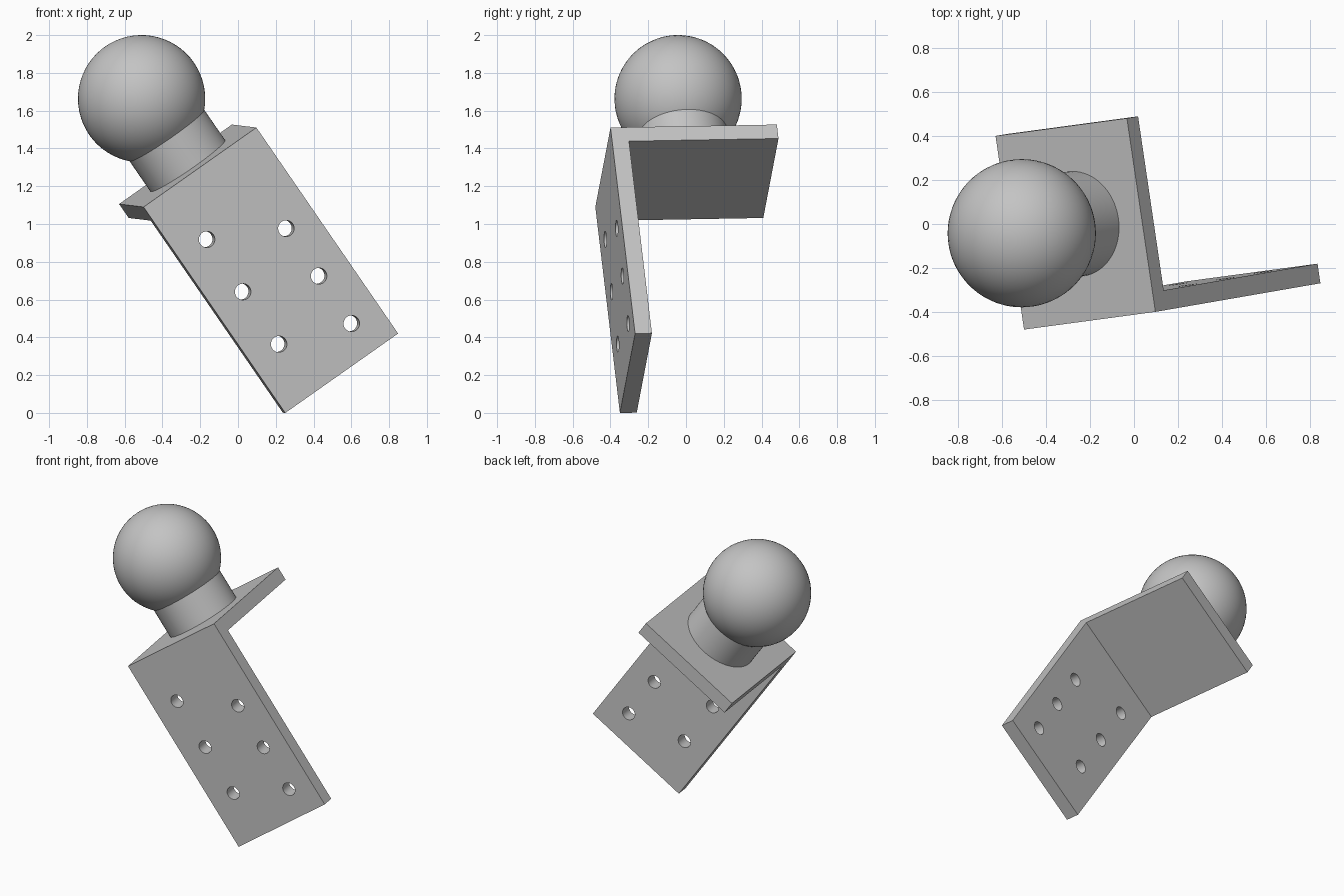
import bpy, bmesh, math
from mathutils import Matrix, Vector

if "Cube" in bpy.data.objects:
    bpy.data.objects.remove(bpy.data.objects["Cube"], do_unlink=True)

# Single plain grey finish
GREY = (0.55, 0.55, 0.55, 1)
grey = bpy.data.materials.new("plain grey")
grey.use_nodes = True
grey.diffuse_color = GREY
grey.node_tree.nodes["Principled BSDF"].inputs["Base Color"].default_value = GREY

# Tilted frame of the bracket: origin at the upper left front corner,
# x across the plate, y backwards along the shelf, z towards the ball
up = Vector((-0.75, -0.13, 1.09)).normalized()
across = Vector((0.595, 0.08, 0.425))
across = (across - across.dot(up) * up).normalized()
back = up.cross(across)
FRAME = Matrix((across, back, up)).transposed().to_4x4()
FRAME.translation = (-0.50, -0.48, 1.09)

WIDTH, HEIGHT, DEPTH, THICK = 0.735, 1.33, 0.89, 0.09


def finish(name, bm, smooth=False):
    """Turn a bmesh in bracket space into a placed object."""
    bmesh.ops.recalc_face_normals(bm, faces=bm.faces)
    mesh = bpy.data.meshes.new(name)
    bm.to_mesh(mesh)
    bm.free()
    mesh.materials.append(grey)
    obj = bpy.data.objects.new(name, mesh)
    bpy.context.collection.objects.link(obj)
    obj.matrix_world = FRAME
    bpy.ops.object.select_all(action="DESELECT")
    obj.select_set(True)
    bpy.context.view_layer.objects.active = obj
    if smooth:
        bpy.ops.object.shade_smooth_by_angle(angle=math.radians(35))
    return obj


def add_cylinder(bm, radius, length, matrix, sides):
    bmesh.ops.create_cone(bm, cap_ends=True, segments=sides, radius1=radius,
                          radius2=radius, depth=length, matrix=matrix)


# Screw holes: two staggered rows of three
bm = bmesh.new()
for x, first, step in ((0.18, 0.335, 0.338), (0.561, 0.53, 0.307)):
    for i in range(3):
        place = Matrix.Translation((x, THICK / 2, -first - i * step))
        add_cylinder(bm, 0.043, 0.3, place @ Matrix.Rotation(math.pi / 2, 4, "X"), 32)
holes = finish("hole_cutter", bm)
holes.hide_render = True

# L-shaped bracket: side profile extruded across the width
bm = bmesh.new()
profile = [(0, 0), (DEPTH, 0), (DEPTH, -THICK), (THICK, -THICK),
           (THICK, -HEIGHT), (0, -HEIGHT)]
side = bm.faces.new([bm.verts.new((0, y, z)) for y, z in profile])
swept = bmesh.ops.extrude_face_region(bm, geom=[side])["geom"]
bmesh.ops.translate(bm, vec=(WIDTH, 0, 0),
                    verts=[v for v in swept if isinstance(v, bmesh.types.BMVert)])
bracket = finish("bracket", bm)
cut = bracket.modifiers.new("screw holes", "BOOLEAN")
cut.operation = "DIFFERENCE"
cut.solver = "EXACT"
cut.object = holes
bpy.ops.object.modifier_apply(modifier=cut.name)
bpy.data.objects.remove(holes, do_unlink=True)
bpy.ops.object.shade_smooth_by_angle(angle=math.radians(35))

# Neck and ball on the shelf
middle = Vector((WIDTH / 2, DEPTH / 2, 0))
BALL_HEIGHT, BALL_RADIUS = 0.433, 0.337
bm = bmesh.new()
add_cylinder(bm, 0.24, 0.28, Matrix.Translation(middle + Vector((0, 0, 0.13))), 64)
finish("neck", bm, smooth=True)

bm = bmesh.new()
bmesh.ops.create_uvsphere(bm, u_segments=64, v_segments=32, radius=BALL_RADIUS,
                          matrix=Matrix.Translation(middle + Vector((0, 0, BALL_HEIGHT))))
finish("ball", bm, smooth=True)
